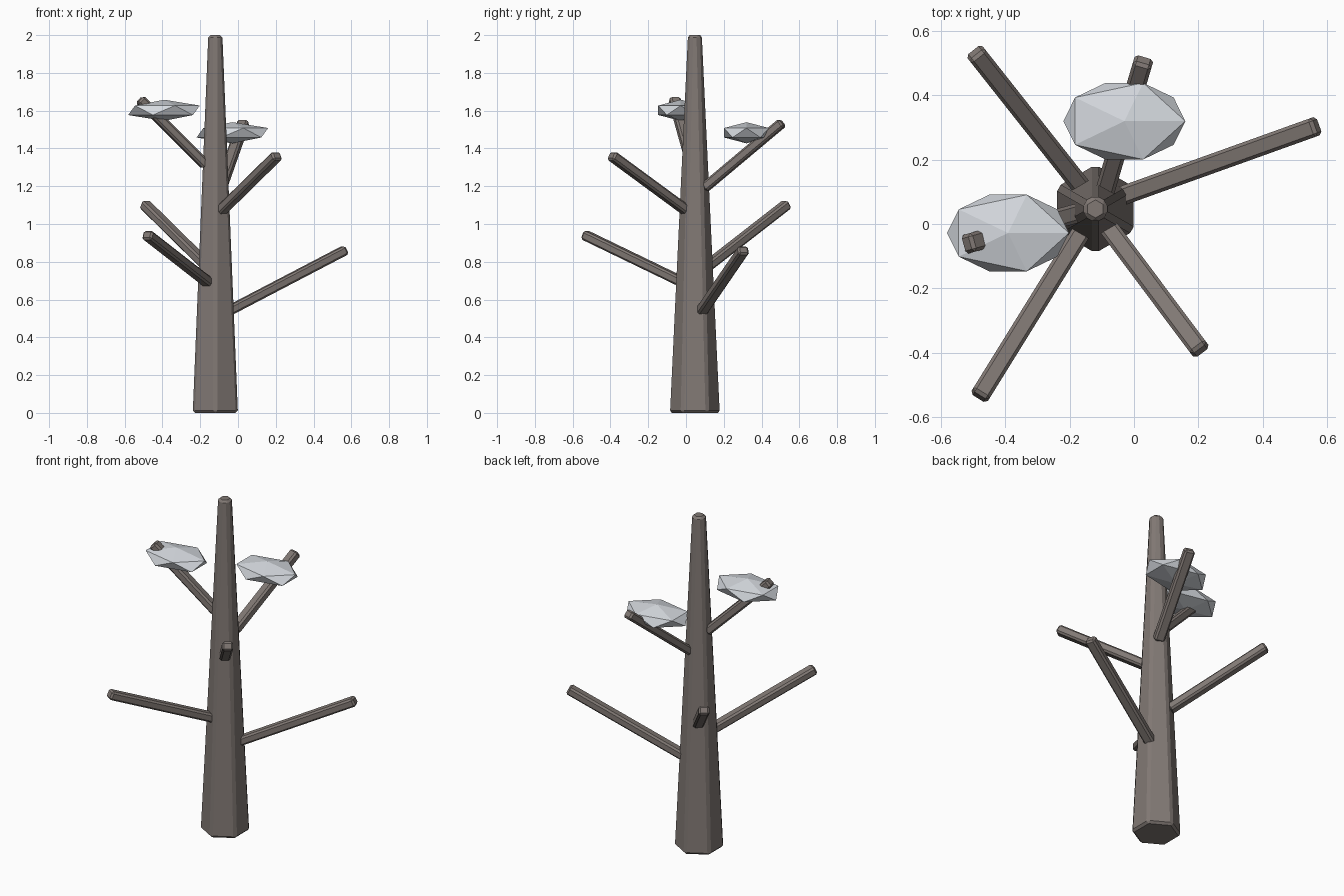
import bpy
import bmesh
from mathutils import Vector

cube = bpy.data.objects.get("Cube")
if cube:
    bpy.data.objects.remove(cube)


def make_material(name, rgb):
    mat = bpy.data.materials.new(name)
    mat.use_nodes = True
    mat.diffuse_color = (*rgb, 1)
    mat.node_tree.nodes["Principled BSDF"].inputs["Base Color"].default_value = (*rgb, 1)
    return mat


bark = make_material("grey_brown_bark", (0.22, 0.19, 0.175))
leaf = make_material("pale_grey_leaf", (0.66, 0.69, 0.73))


def make_object(name, bm, mat, bevel=0):
    mesh = bpy.data.meshes.new(name)
    bm.to_mesh(mesh)
    bm.free()
    mesh.materials.append(mat)
    obj = bpy.data.objects.new(name, mesh)
    bpy.context.collection.objects.link(obj)
    if bevel:
        mod = obj.modifiers.new("Bevel", "BEVEL")
        mod.width = bevel
        mod.segments = 1
        mod.limit_method = "NONE"
    return obj


# Tapered six-sided trunk, with corners towards front and back
bm = bmesh.new()
bmesh.ops.create_cone(bm, cap_ends=True, segments=6, radius1=0.138, radius2=0.043, depth=2)
trunk = make_object("trunk", bm, bark, 0.013)
trunk.location = (-0.12, 0.047, 1)


# Straight bevelled branches, sunk a little into the trunk
def branch(name, base, tip, sink=0.03):
    base, tip = Vector(base), Vector(tip)
    axis = tip - base
    base -= axis.normalized() * sink
    bm = bmesh.new()
    bmesh.ops.create_cube(bm, size=1)
    for v in bm.verts:
        v.co.x *= 0.06
        v.co.y *= 0.05
        v.co.z *= (tip - base).length
    obj = make_object(name, bm, bark, 0.01)
    # local z follows the branch, local x stays level
    obj.rotation_euler = axis.to_track_quat("Z", "Y").to_euler()
    obj.location = (base + tip) / 2


branch("low_left_branch", (-0.03, 0.09, 0.55), (0.57, 0.305, 0.863))
branch("front_right_branch", (-0.17, -0.035, 0.70), (-0.482, -0.538, 0.943))
branch("back_right_branch", (-0.175, 0.13, 0.79), (-0.495, 0.535, 1.105))
branch("front_left_branch", (-0.08, -0.01, 1.08), (0.208, -0.395, 1.363))
branch("back_branch", (-0.085, 0.12, 1.21), (0.03, 0.51, 1.537))
branch("high_right_branch", (-0.19, 0.03, 1.33), (-0.52, -0.062, 1.66))

# Flattened faceted leaf clumps
for name, place in (("back_leaf_clump", (-0.03, 0.32, 1.483)),
                    ("right_leaf_clump", (-0.392, -0.028, 1.602))):
    bm = bmesh.new()
    bmesh.ops.create_icosphere(bm, subdivisions=1, radius=1)
    clump = make_object(name, bm, leaf)
    clump.scale = (0.212, 0.14, 0.056)
    clump.location = place
